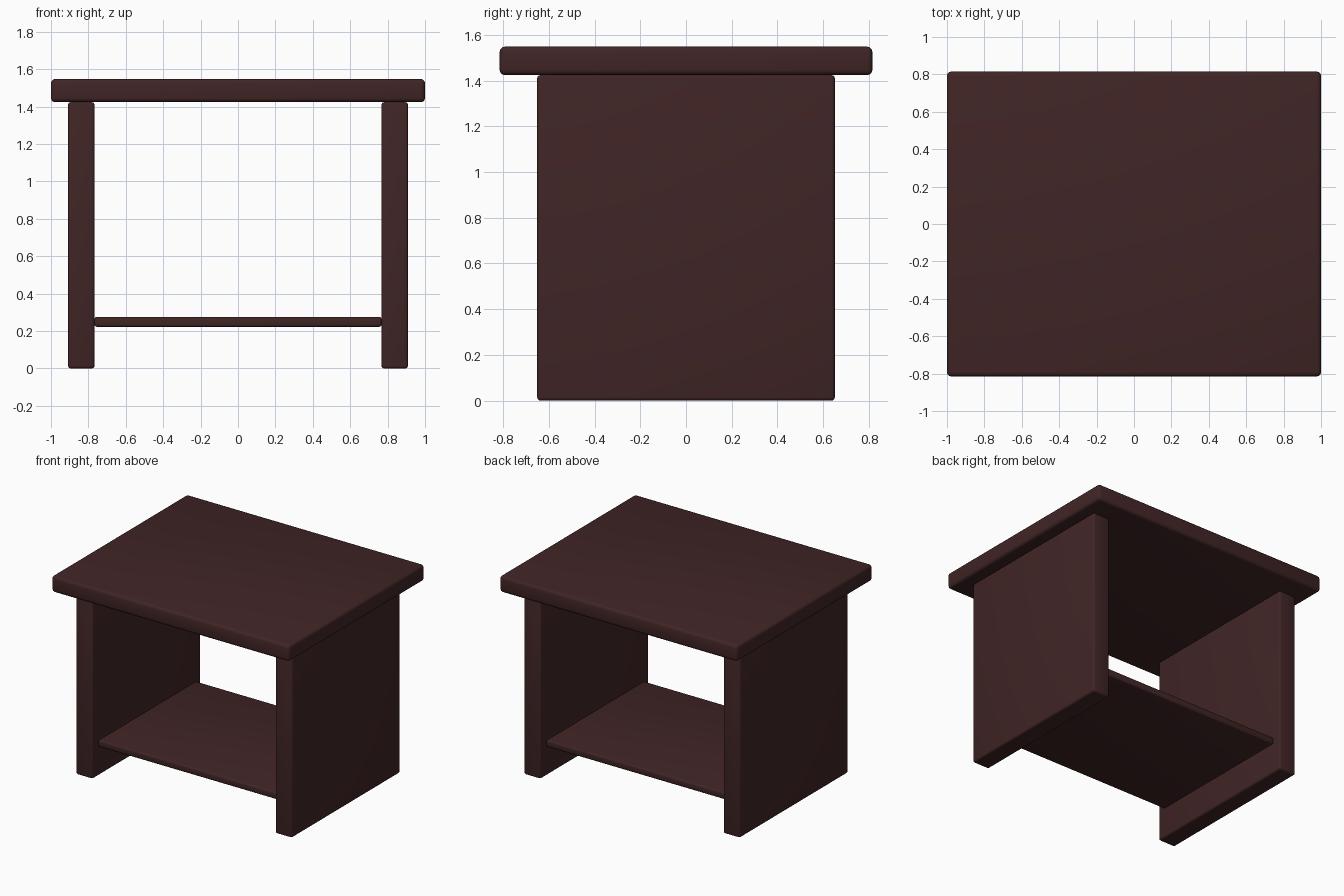
import bpy
import math

if "Cube" in bpy.data.objects:
    bpy.data.objects.remove(bpy.data.objects["Cube"])

# Dark red-brown wood used everywhere
wood = bpy.data.materials.new("dark brown wood")
wood.diffuse_color = (0.052, 0.018, 0.0185, 1.0)
wood.use_nodes = True
wood.node_tree.nodes["Principled BSDF"].inputs["Base Color"].default_value = wood.diffuse_color


def board(name, centre, size, bevel):
    """Box with softly rounded edges."""
    bpy.ops.mesh.primitive_cube_add(size=1, location=centre)
    obj = bpy.context.object
    obj.name = name
    obj.scale = size
    bpy.ops.object.transform_apply(location=False, rotation=False, scale=True)
    obj.data.materials.append(wood)
    mod = obj.modifiers.new("rounded edges", 'BEVEL')
    mod.width = bevel
    mod.segments = 3
    bpy.ops.object.modifier_apply(modifier=mod.name)
    bpy.ops.object.shade_smooth_by_angle(angle=math.radians(40))
    return obj


# Table top
board("table_top", (0, 0, 1.486), (2.0, 1.63, 0.124), 0.022)

# Side panels
for side, label in ((-1, "left"), (1, "right")):
    board(label + "_side_panel", (side * 0.838, 0, 0.712), (0.142, 1.302, 1.424), 0.015)

# Lower shelf between the panels
board("lower_shelf", (0, 0, 0.249), (1.534, 1.174, 0.053), 0.012)
